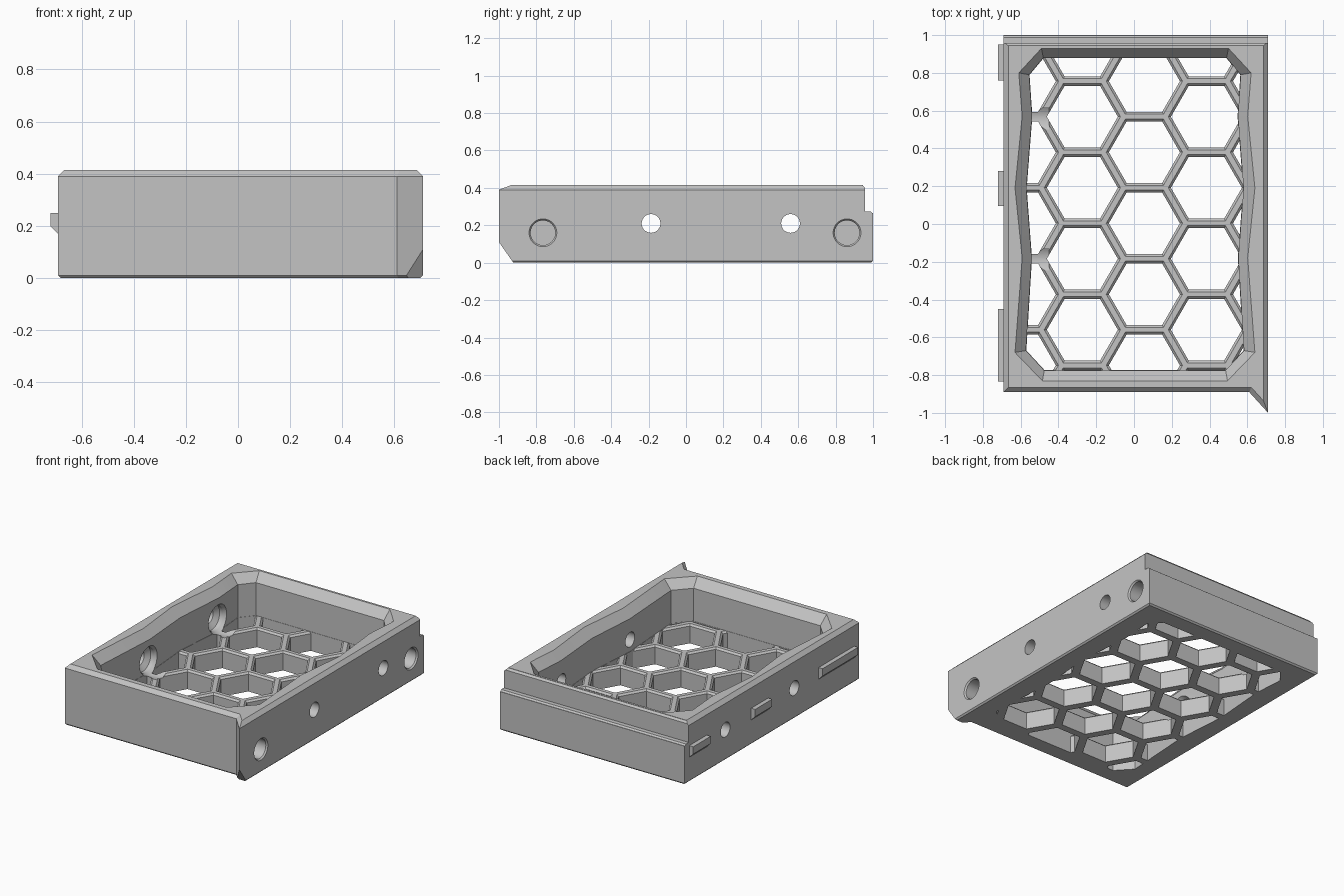
import bpy, bmesh, math
from mathutils import Vector, Matrix

if "Cube" in bpy.data.objects:
    bpy.data.objects.remove(bpy.data.objects["Cube"])

grey = bpy.data.materials.new("plain grey")
grey.use_nodes = True
GREY = (0.55, 0.55, 0.55, 1)
grey.diffuse_color = GREY
grey.node_tree.nodes["Principled BSDF"].inputs["Base Color"].default_value = GREY


def loft(bm, rings):
    """Closed solid through rings of equal point count, bottom to top."""
    loops = [[bm.verts.new(p) for p in ring] for ring in rings]
    n = len(loops[0])
    for a, b in zip(loops, loops[1:]):
        for i in range(n):
            j = (i + 1) % n
            bm.faces.new((a[i], a[j], b[j], b[i]))
    bm.faces.new(loops[0][::-1])
    bm.faces.new(loops[-1])


def finish(name, bm):
    bmesh.ops.recalc_face_normals(bm, faces=bm.faces)
    me = bpy.data.meshes.new(name)
    bm.to_mesh(me)
    bm.free()
    me.materials.append(grey)
    ob = bpy.data.objects.new(name, me)
    bpy.context.collection.objects.link(ob)
    return ob


def solid(name, *stacks):
    bm = bmesh.new()
    for rings in stacks:
        loft(bm, rings)
    return finish(name, bm)


def level(points, z):
    return [(x, y, z) for x, y in points]


def inset(points, d):
    """Offset a counter-clockwise outline inwards by d."""
    out = []
    for i, p in enumerate(points):
        a, b, c = Vector(points[i - 1]), Vector(p), Vector(points[(i + 1) % len(points)])
        u, v = (b - a).normalized(), (c - b).normalized()
        n1, n2 = Vector((-u.y, u.x)), Vector((-v.y, v.x))
        out.append(tuple(b + (n1 + n2) * d / (1 + n1.dot(n2))))
    return out


def boolean(target, cutter, operation="DIFFERENCE"):
    mod = target.modifiers.new(cutter.name, "BOOLEAN")
    mod.operation, mod.object, mod.solver = operation, cutter, "EXACT"
    bpy.context.view_layer.objects.active = target
    bpy.ops.object.modifier_apply(modifier=mod.name)
    bpy.data.objects.remove(cutter)


def box(x0, x1, y0, y1, z0, z1):
    base = [(x0, y0), (x1, y0), (x1, y1), (x0, y1)]
    return [level(base, z0), level(base, z1)]


def bore(stations, y, z, n=48):
    """Rings of a round hole along x, from (x, radius) stations."""
    return [[(x, y + r * math.cos(k * math.tau / n), z + r * math.sin(k * math.tau / n))
             for k in range(n)] for x, r in stations]


# Tray body with bevelled rims and a pointed front corner
outline = [(-0.69, -0.89), (0.61, -0.89), (0.71, -1), (0.71, 1), (-0.69, 1)]
tray = solid("tray", [level(inset(outline, 0.01), 0), level(outline, 0.01),
                      level(outline, 0.39), level(inset(outline, 0.025), 0.415)])

# Step along the back
step = [(1.2, 0.265), (0.997, 0.265), (0.987, 0.275), (0.957, 0.275),
        (0.957, 0.40), (0.945, 0.413), (0.945, 0.5), (1.2, 0.5)]
boolean(tray, solid("step_cutter", [[(x, y, z) for y, z in step] for x in (-1, 1)]))

# Slanted underside of the pointed corner
slant = [(-1.07, 0.21), (-0.923, 0), (-0.923, -0.1), (-1.07, -0.1)]
boolean(tray, solid("slant_cutter", [[(x, y, z) for y, z in slant] for x in (0.5, 0.9)]))

# Waisted cavity with a sloped lip, mirrored about its own middle line
MID, FLOOR = 0.005, 0.13


def mirrored(half):
    return [(MID + x, y) for x, y in half] + [(MID - x, y) for x, y in reversed(half)]


lower = mirrored([(0.48, -0.775), (0.577, -0.67), (0.547, -0.18), (0.575, 0.19),
                  (0.545, 0.57), (0.56, 0.79), (0.485, 0.88)])
upper = mirrored([(0.49, -0.83), (0.635, -0.68), (0.597, -0.18), (0.635, 0.19),
                  (0.597, 0.57), (0.615, 0.80), (0.495, 0.93)])
boolean(tray, solid("cavity_cutter", [level(lower, FLOOR), level(lower, 0.355),
                                      level(upper, 0.415), level(upper, 0.5)]))

# Honeycomb openings through the floor, limited to the cavity
PITCH = 0.376


def hexagon(cx, cy, r):
    return [(cx + r * math.cos(k * math.tau / 6), cy + r * math.sin(k * math.tau / 6))
            for k in range(6)]


cells = []
for col in range(-2, 3):
    for row in range(-3, 4):
        cx = 0.055 + col * 0.3285
        cy = 0.004 + (row + 0.5 * (col % 2)) * PITCH
        cells.append([level(hexagon(cx, cy, r), z) for r, z in
                      ((0.188, -0.1), (0.188, FLOOR - 0.012), (0.202, FLOOR), (0.202, FLOOR + 0.01))])
holes = solid("honeycomb_cutter", *cells)
clip = inset(lower, 0.002)
boolean(holes, solid("honeycomb_limit", [level(clip, -0.05), level(clip, 0.2)]), "INTERSECT")
boolean(tray, holes)

# Screw holes through both sides, with a wider seat inside the left-hand wall
for y in (-0.187, 0.559):
    boolean(tray, solid("screw_cutter", bore([(-0.9, 0.05), (0.9, 0.05)], y, 0.21)))
    boolean(tray, solid("seat_cutter", bore([(-0.615, 0.05), (-0.59, 0.085), (-0.565, 0.085),
                                             (-0.54, 0.1), (-0.45, 0.1)], y, 0.21)))

# Blind round sockets in the other wall
for y in (-0.765, 0.861):
    boolean(tray, solid("socket_cutter", bore([(0.61, 0.066), (0.70, 0.066), (0.712, 0.076),
                                               (0.8, 0.076)], y, 0.16)))

# Locating tabs with a sloped underside
tab = [(-0.685, 0.165), (-0.72, 0.2), (-0.72, 0.25), (-0.685, 0.25)]
for name, y0, y1 in (("front_tab", -0.835, -0.45), ("middle_tab", 0.095, 0.28),
                     ("back_tab", 0.76, 0.95)):
    solid(name, [[(x, y, z) for x, z in tab] for y in (y0, y1)])

# Round holes smooth, everything else crisp
bpy.ops.object.select_all(action="DESELECT")
tray.select_set(True)
bpy.context.view_layer.objects.active = tray
bpy.ops.object.shade_smooth_by_angle(angle=math.radians(12))
